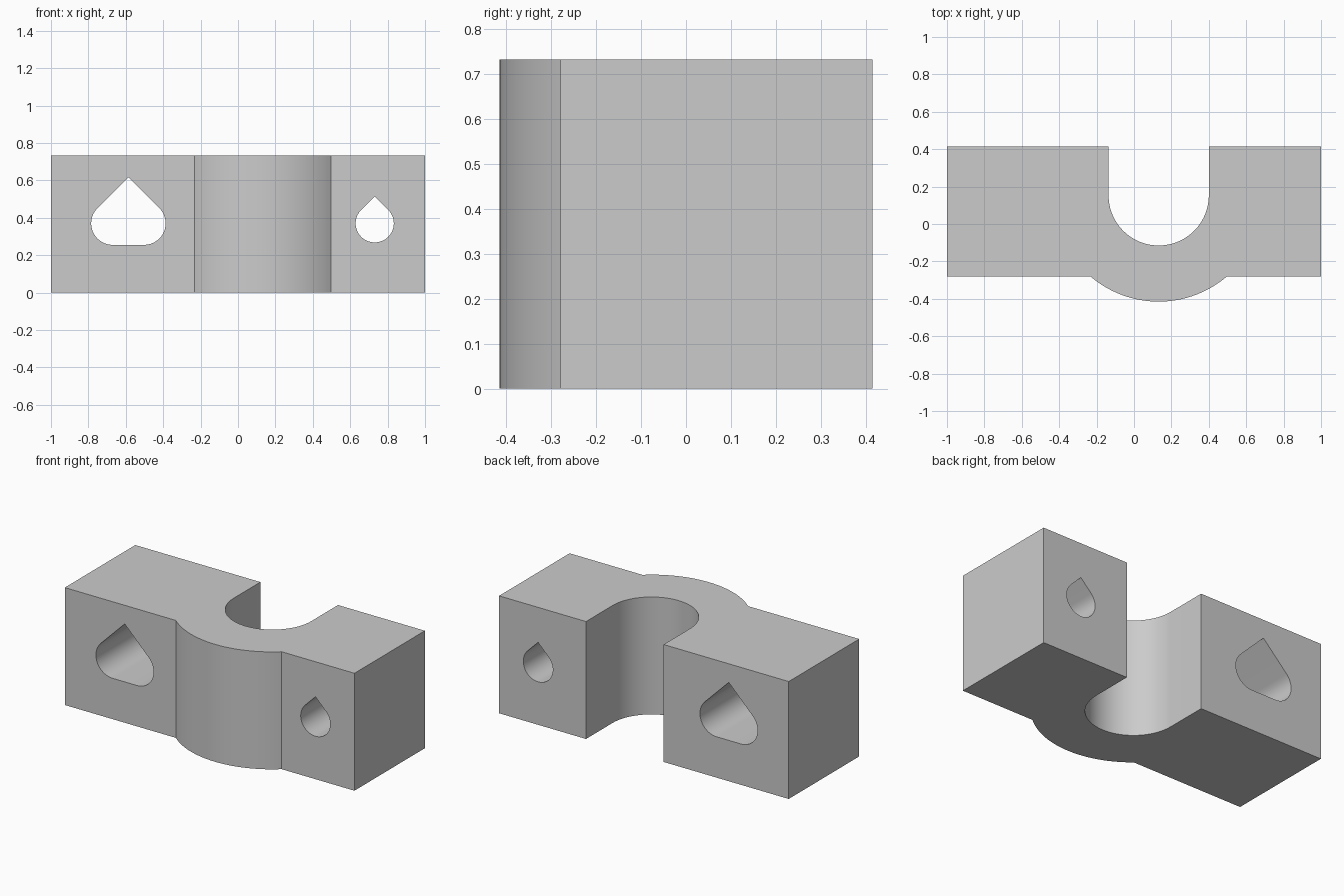
import bpy, bmesh
from math import sin, cos, pi, asin, sqrt

cube = bpy.data.objects.get("Cube")
if cube:
    bpy.data.objects.remove(cube, do_unlink=True)

HEIGHT = 0.733
FRONT, BACK = -0.28, 0.415
SLOT_X, SLOT_Y, SLOT_R = 0.132, 0.153, 0.268
BULGE_Y, BULGE_R = 0.146, 0.561
HOLE_Z = 0.37


def arc(cx, cy, r, start, end, steps):
    return [(cx + r * cos(start + (end - start) * i / steps),
             cy + r * sin(start + (end - start) * i / steps)) for i in range(steps + 1)]


def prism(name, points, offset):
    """Extrude a closed loop of 3D points along offset."""
    bm = bmesh.new()
    face = bm.faces.new([bm.verts.new(p) for p in points])
    top = bmesh.ops.extrude_face_region(bm, geom=[face])["geom"]
    bmesh.ops.translate(bm, vec=offset, verts=[v for v in top if isinstance(v, bmesh.types.BMVert)])
    bmesh.ops.recalc_face_normals(bm, faces=bm.faces)
    mesh = bpy.data.meshes.new(name)
    bm.to_mesh(mesh)
    bm.free()
    obj = bpy.data.objects.new(name, mesh)
    bpy.context.collection.objects.link(obj)
    return obj


def teardrop(name, x, r, spread):
    """Hole cutter: round lower half, 45 degree roof, optionally widened."""
    right = arc(x + spread, HOLE_Z, r, -pi / 2, pi / 4, 24)
    left = arc(x - spread, HOLE_Z, r, 3 * pi / 4, 3 * pi / 2, 24)
    if spread == 0:
        left.pop()
    outline = right + [(x, HOLE_Z + r * sqrt(2) + spread)] + left
    obj = prism(name, [(px, -0.6, pz) for px, pz in outline], (0, 1.2, 0))
    obj.hide_render = True
    return obj


# Clamp body: bulged front, U-shaped slot open to the back
half = asin((BULGE_Y - FRONT) / BULGE_R)
outline = [(-1, BACK), (-1, FRONT)]
outline += arc(SLOT_X, BULGE_Y, BULGE_R, pi + half, 2 * pi - half, 40)
outline += [(1, FRONT), (1, BACK), (SLOT_X + SLOT_R, BACK)]
outline += arc(SLOT_X, SLOT_Y, SLOT_R, 0, -pi, 48)
outline += [(SLOT_X - SLOT_R, BACK)]
body = prism("clamp_body", [(x, y, 0) for x, y in outline], (0, 0, HEIGHT))

# Grey plastic
grey = bpy.data.materials.new("grey")
grey.use_nodes = True
colour = (0.6, 0.6, 0.6, 1)
grey.diffuse_color = colour
grey.node_tree.nodes["Principled BSDF"].inputs["Base Color"].default_value = colour
body.data.materials.append(grey)

# Through holes
bpy.ops.object.select_all(action="DESELECT")
bpy.context.view_layer.objects.active = body
body.select_set(True)
for cutter in (teardrop("wide_hole_cutter", -0.586, 0.115, 0.084),
               teardrop("small_hole_cutter", 0.731, 0.102, 0)):
    cutter.data.materials.append(grey)
    mod = body.modifiers.new("hole", "BOOLEAN")
    mod.operation = "DIFFERENCE"
    mod.solver = "EXACT"
    mod.object = cutter
    bpy.ops.object.modifier_apply(modifier=mod.name)
    bpy.data.objects.remove(cutter, do_unlink=True)

bpy.ops.object.shade_smooth_by_angle(angle=pi / 6)
